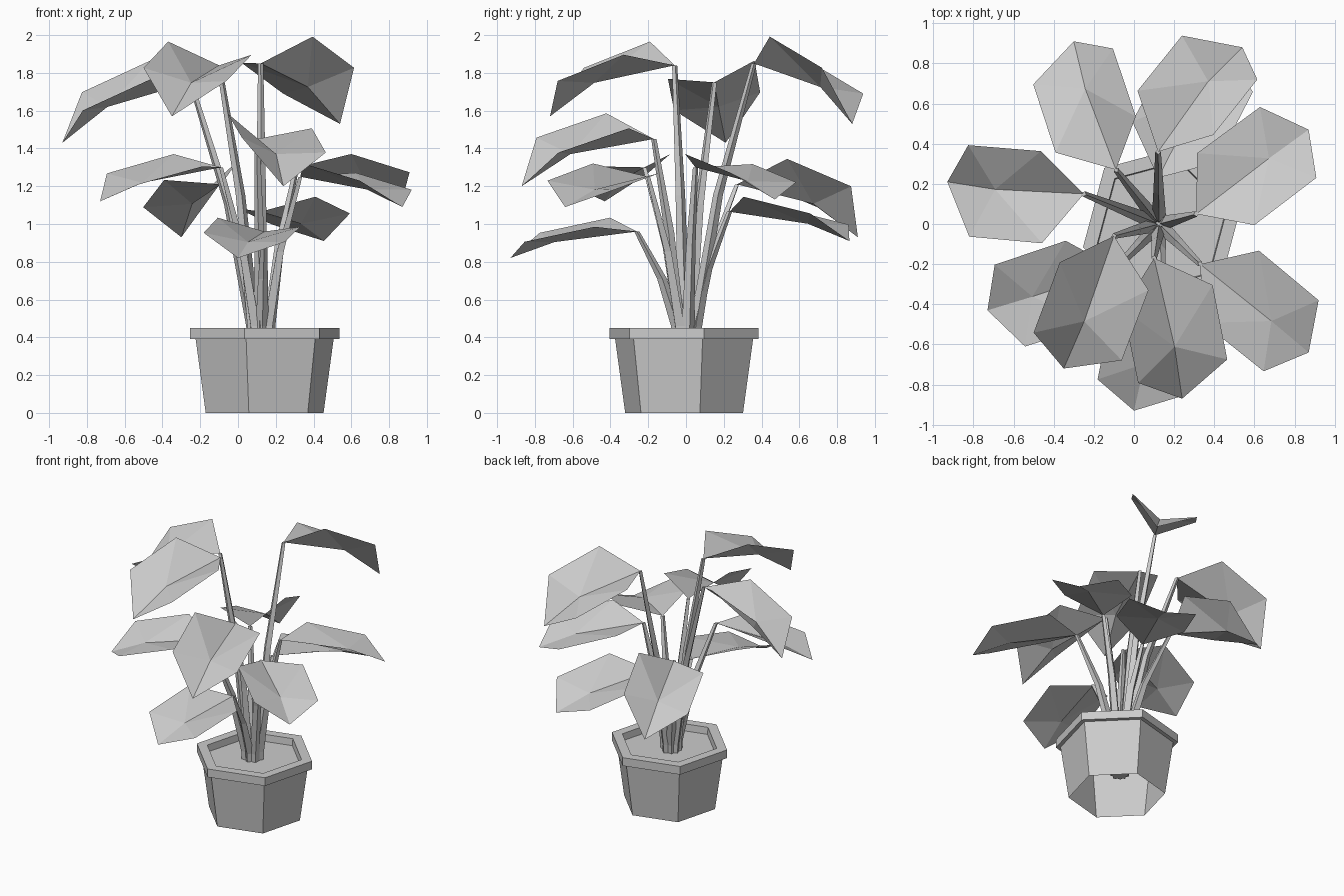
import bpy
import bmesh
import math
from mathutils import Vector

default = bpy.data.objects.get("Cube")
if default:
    bpy.data.objects.remove(default, do_unlink=True)

grey = bpy.data.materials.new("plain_grey")
grey.use_nodes = True
grey.diffuse_color = (0.6, 0.6, 0.6, 1)
grey.node_tree.nodes["Principled BSDF"].inputs["Base Color"].default_value = grey.diffuse_color

UP = Vector((0, 0, 1))
POT_CENTRE = Vector((0.141, -0.01, 0))
CROWN = Vector((0.125, 0.0, 0.16))


def finish(name, bm):
    """Turn a bmesh into a flat-shaded object."""
    mesh = bpy.data.meshes.new(name)
    bm.to_mesh(mesh)
    bm.free()
    mesh.materials.append(grey)
    obj = bpy.data.objects.new(name, mesh)
    bpy.context.collection.objects.link(obj)


def hexagon(bm, radius, z):
    """Ring of six vertices around the pot axis."""
    ring = []
    for i in range(6):
        angle = math.radians(15 + 60 * i)
        offset = Vector((math.cos(angle), math.sin(angle), 0)) * radius
        ring.append(bm.verts.new(POT_CENTRE + offset + UP * z))
    return ring


def bridge(bm, lower, upper):
    count = len(lower)
    for i in range(count):
        j = (i + 1) % count
        bm.faces.new((lower[i], lower[j], upper[j], upper[i]))


# Pot: open-bottomed hexagonal wall with a stepped rim
bm = bmesh.new()
profile = [(0.323, 0), (0.378, 0.39), (0.409, 0.39), (0.409, 0.45), (0.335, 0.45), (0.33, 0.4)]
rings = [hexagon(bm, r, z) for r, z in profile]
for lower, upper in zip(rings, rings[1:]):
    bridge(bm, lower, upper)
finish("pot", bm)

# Soil
bm = bmesh.new()
bm.faces.new(hexagon(bm, 0.33, 0.4))
finish("soil", bm)

# Blade outlines as shares of leaf length: along, half width, lift
FLAT = {"near": Vector((0.245, 0.32, 0.123)),
        "far": Vector((0.8, 0.315, 0.12)),
        "middle": Vector((0.64, 0, 0.05))}
ARCHED = {"near": Vector((0.21, 0.31, 0.212)),
          "far": Vector((0.738, 0.308, 0.217)),
          "middle": Vector((0.6, 0, 0.1))}


def make_leaf(name, base, tip, roll, arch):
    """Folded six-sided blade, mirrored about its midrib."""
    length = (tip - base).length
    along = (tip - base).normalized()
    level = UP.cross(along).normalized()
    side = level * math.cos(roll) + along.cross(level) * math.sin(roll)
    lift = along.cross(side)
    bm = bmesh.new()

    def point(key, sign=1):
        a, s, h = FLAT[key].lerp(ARCHED[key], arch)
        return bm.verts.new(base + (along * a + side * s * sign + lift * h) * length)

    start, end = bm.verts.new(base), bm.verts.new(tip)
    middle = point("middle")
    for sign in (1, -1):
        near, far = point("near", sign), point("far", sign)
        for a, b in ((start, near), (near, far), (far, end)):
            bm.faces.new((middle, b, a) if sign > 0 else (middle, a, b))
    bm.normal_update()
    if sum(f.normal.z for f in bm.faces) < 0:
        bmesh.ops.reverse_faces(bm, faces=bm.faces)
    finish(name, bm)


def make_stem(name, top):
    """Tapered, gently bent four-sided stalk from the crown to a leaf."""
    reach = Vector((top.x - CROWN.x, top.y - CROWN.y, 0))
    root = CROWN + reach.normalized() * 0.03
    collar = root + reach * 0.06 + UP * 0.3
    bend = collar.lerp(top, 0.5) - reach * 0.1
    bm = bmesh.new()
    rings = []
    for centre, radius in ((root, 0.034), (collar, 0.034), (bend, 0.026), (top, 0.014)):
        ring = []
        for i in range(4):
            angle = math.atan2(reach.y, reach.x) + math.pi / 2 * i
            ring.append(bm.verts.new(centre + Vector((math.cos(angle), math.sin(angle), 0)) * radius))
        rings.append(ring)
    for lower, upper in zip(rings, rings[1:]):
        bridge(bm, lower, upper)
    bm.faces.new(reversed(rings[0]))
    bm.faces.new(rings[-1])
    finish(name, bm)


# Leaves with their stems: base, tip, roll, arch
leaves = {
    "high_front_right": ((-0.1, -0.06, 1.84), (-0.35, -0.72, 1.57), -0.16, 1),
    "high_right": ((-0.25, 0.15, 1.75), (-0.93, 0.21, 1.43), -0.23, 0.9),
    "high_back_left": ((0.12, 0.36, 1.85), (0.54, 0.88, 1.53), -0.34, 1.1),
    "middle_front": ((0.1, -0.17, 1.45), (0.24, -0.87, 1.2), -0.18, 1),
    "middle_front_left": ((0.33, -0.2, 1.25), (0.87, -0.64, 1.09), -0.11, 0),
    "middle_left": ((0.31, 0.05, 1.3), (0.87, 0.47, 1.13), -0.12, 0),
    "middle_right": ((-0.09, -0.22, 1.3), (-0.73, -0.43, 1.12), -0.15, 0),
    "middle_back_right": ((-0.09, 0.27, 1.21), (-0.3, 0.91, 0.93), -0.27, 1),
    "low_front": ((0.14, -0.26, 0.96), (0, -0.93, 0.82), -0.11, 0),
    "low_back": ((0.12, 0.23, 1.065), (0.455, 0.865, 0.91), -0.13, 0),
}
for label, (base, tip, roll, arch) in leaves.items():
    make_leaf(label + "_leaf", Vector(base), Vector(tip), roll, arch)
    make_stem(label + "_stem", Vector(base))
